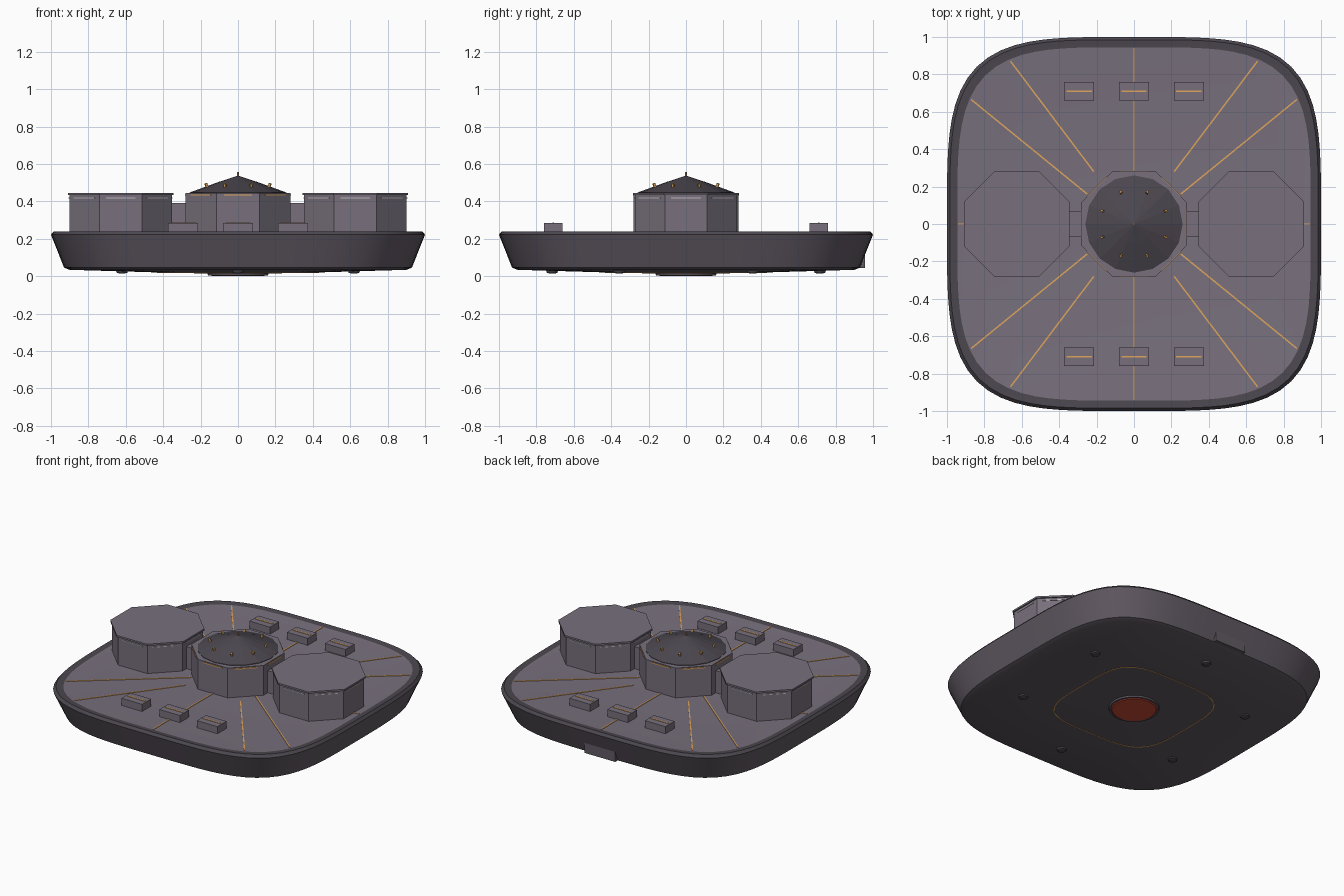
import bpy, bmesh, math
from mathutils import Vector

if "Cube" in bpy.data.objects:
    bpy.data.objects.remove(bpy.data.objects["Cube"])

def material(name, rgb):
    lin = [(c / 255 / 12.92) if c < 10 else ((c / 255 + 0.055) / 1.055) ** 2.4 for c in rgb]
    m = bpy.data.materials.new(name)
    m.diffuse_color = (*lin, 1)
    m.use_nodes = True
    m.node_tree.nodes["Principled BSDF"].inputs["Base Color"].default_value = m.diffuse_color
    return m

DECK = material("deck grey", (120, 112, 125))
HULL = material("hull grey", (98, 90, 100))
DARK = material("dark trim", (76, 71, 79))
ORANGE = material("orange light", (222, 165, 92))
PALE = material("pale light", (190, 186, 190))
RED = material("red glow", (200, 74, 54))

def make(name, bm, mats, smooth=False):
    bmesh.ops.recalc_face_normals(bm, faces=bm.faces)
    me = bpy.data.meshes.new(name)
    bm.to_mesh(me)
    bm.free()
    for m in mats:
        me.materials.append(m)
    ob = bpy.data.objects.new(name, me)
    bpy.context.collection.objects.link(ob)
    if smooth:
        bpy.context.view_layer.objects.active = ob
        ob.select_set(True)
        bpy.ops.object.shade_smooth_by_angle(angle=math.radians(25))
        ob.select_set(False)
    return ob

def lathe(name, profile, mats, sides, shape=lambda a: 1, centre=(0, 0), turn=0,
          bands=None, smooth=False, close=False):
    """Stack scaled outlines given as (radius, z), capping both ends unless closed."""
    bm = bmesh.new()
    rings = []
    for r, z in profile:
        ring = []
        for i in range(sides):
            a = turn + 2 * math.pi * i / sides
            k = r * shape(a)
            ring.append(bm.verts.new((centre[0] + k * math.cos(a), centre[1] + k * math.sin(a), z)))
        rings.append(ring)
    pairs = list(zip(rings, rings[1:] + rings[:1]))
    for j, (lo, hi) in enumerate(pairs if close else pairs[:-1]):
        for i in range(sides):
            n = (i + 1) % sides
            f = bm.faces.new((lo[i], lo[n], hi[n], hi[i]))
            f.material_index = bands[j] if bands else 0
    if not close:
        bm.faces.new(rings[0][::-1])
        top = bm.faces.new(rings[-1])
        top.material_index = bands[-1] if bands else 0
    return make(name, bm, mats, smooth)

def box(name, centre, size, mat, angle=0):
    bm = bmesh.new()
    bmesh.ops.create_cube(bm, size=1)
    bmesh.ops.scale(bm, vec=size, verts=bm.verts)
    ob = make(name, bm, [mat])
    ob.location = centre
    ob.rotation_euler.z = angle
    return ob

def squircle(a):
    return (abs(math.cos(a)) ** 4 + abs(math.sin(a)) ** 4) ** -0.25

# Rounded-square hull with dark rim and lighter deck
lathe("hull", [(0.16, 0.014), (0.43, 0.020), (0.90, 0.034), (0.93, 0.046), (1.0, 0.222),
               (0.985, 0.24), (0.945, 0.235)],
      [HULL, DARK, DECK], 96, squircle, bands=[0, 0, 0, 0, 1, 1, 2], smooth=True)

# Underside: glowing disc, its collar, light ring and landing pods
lathe("belly_collar", [(0.165, 0.02), (0.16, 0.004), (0.147, 0.004), (0.147, 0.02)],
      [HULL], 32, close=True)
lathe("belly_glow", [(0.14, 0.0), (0.147, 0.006), (0.147, 0.014)], [RED], 32)
lathe("belly_light_ring", [(0.427, 0.022), (0.427, 0.018), (0.433, 0.018), (0.433, 0.022)],
      [ORANGE], 64, squircle, close=True)
for i in range(6):
    a = math.radians(30 + 60 * i)
    lathe("landing_pod", [(0.014, 0.014), (0.028, 0.018), (0.034, 0.034)], [DARK], 12,
          centre=(0.716 * math.cos(a), 0.716 * math.sin(a)))

# Rear hatch
box("rear_hatch", (0, 0.92, 0.10), (0.24, 0.075, 0.11), HULL)

# Octagonal buildings
OCT = 1 / math.cos(math.pi / 8)
EIGHTH = math.pi / 8

def strips(name, cx, apothem, z, height, length, mat):
    for i in range(8):
        a = i * math.pi / 4
        box(name, (cx + apothem * math.cos(a), apothem * math.sin(a), z),
            (0.006, length, height), mat, a)

for s in (-1, 1):
    cx = s * 0.627
    lathe("side_building", [(0.274 * OCT, 0.23), (0.274 * OCT, 0.435)], [DECK], 8,
          centre=(cx, 0), turn=EIGHTH)
    lathe("side_roof", [(0.283 * OCT, 0.434), (0.283 * OCT, 0.446)], [DECK], 8,
          centre=(cx, 0), turn=EIGHTH)
    strips("side_building_light", cx, 0.275, 0.418, 0.005, 0.16, PALE)
    box("connector", (s * 0.315, 0, 0.312), (0.10, 0.14, 0.156), DECK)

lathe("central_building", [(0.28 * OCT, 0.23), (0.28 * OCT, 0.444)], [DECK], 8, turn=EIGHTH)
strips("central_building_light", 0, 0.281, 0.434, 0.007, 0.15, ORANGE)

# Cone roof with mast and ring of small lamps
lathe("cone_roof", [(0.26, 0.443), (0.26, 0.447), (0.10, 0.505), (0.006, 0.536)], [DARK], 16)
lathe("mast", [(0.005, 0.53), (0.005, 0.556)], [ORANGE], 8)
for i in range(8):
    a = EIGHTH + i * math.pi / 4
    lamp = box("roof_lamp", (0.182 * math.cos(a), 0.182 * math.sin(a), 0.484),
               (0.012, 0.012, 0.026), ORANGE, a)
    lamp.rotation_euler.y = math.radians(20)

# Light lines radiating over the deck
def deck_line(p, q):
    p, q = Vector(p), Vector(q)
    d, m = q - p, (p + q) / 2
    box("deck_line", (m.x, m.y, 0.236), (d.length, 0.008, 0.005), ORANGE, math.atan2(d.y, d.x))

for s in (-1, 1):
    deck_line((0, s * 0.28), (0, s * 0.94))
    deck_line((s * 0.90, 0), (s * 0.94, 0))
    for t in (-1, 1):
        deck_line((s * 0.25, t * 0.16), (s * 0.87, t * 0.665))
        deck_line((s * 0.215, t * 0.28), (s * 0.66, t * 0.87))

# Deck boxes with a light on top
for y in (-0.71, 0.71):
    for x in (-0.293, 0, 0.293):
        box("deck_box", (x, y, 0.258), (0.16, 0.10, 0.054), DECK)
        box("deck_box_light", (x, y, 0.286), (0.135, 0.009, 0.004), ORANGE)
